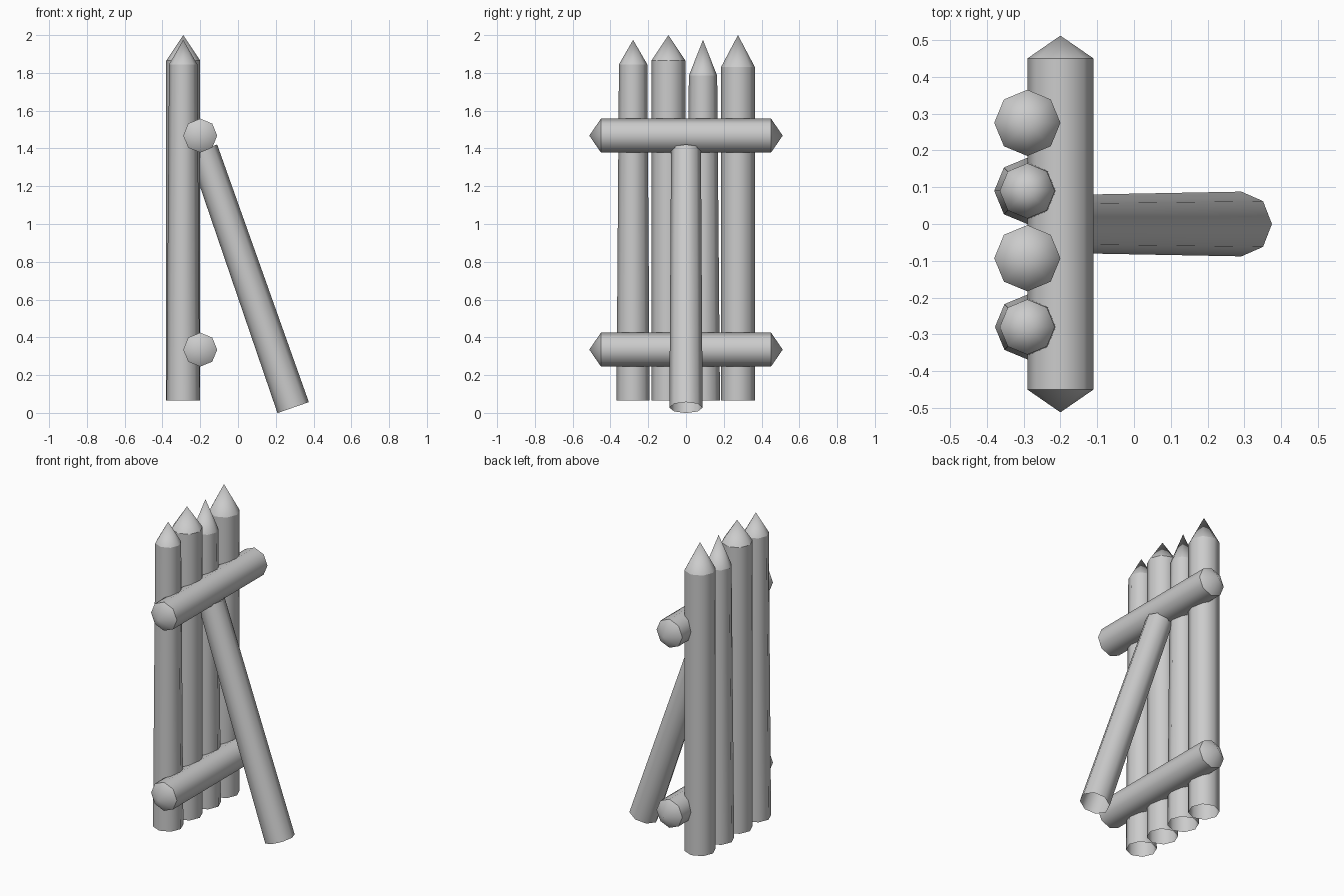
import bpy, bmesh
from math import sin, cos, tau
from mathutils import Vector

cube = bpy.data.objects.get("Cube")
if cube:
    bpy.data.objects.remove(cube, do_unlink=True)

SIDES = 8
GREY = (0.6, 0.6, 0.6, 1)
wood = bpy.data.materials.new("plain grey")
wood.use_nodes = True
wood.diffuse_color = GREY
wood.node_tree.nodes["Principled BSDF"].inputs["Base Color"].default_value = GREY


def log(name, start, end, r_start, r_end, side, tip_start=0, tip_end=0):
    """Open tapered log between two points, with an optional point at each end."""
    start, end = Vector(start), Vector(end)
    axis = (end - start).normalized()
    u = Vector(side)
    v = axis.cross(u)
    bm = bmesh.new()

    def ring(centre, r):
        return [bm.verts.new(centre + r * (u * cos(tau * i / SIDES) + v * sin(tau * i / SIDES)))
                for i in range(SIDES)]

    a, b = ring(start, r_start), ring(end, r_end)
    for i in range(SIDES):
        j = (i + 1) % SIDES
        bm.faces.new((a[i], a[j], b[j], b[i]))
    # sharpened ends
    if tip_end:
        apex = bm.verts.new(end + axis * tip_end)
        for i in range(SIDES):
            bm.faces.new((b[i], b[(i + 1) % SIDES], apex))
    if tip_start:
        apex = bm.verts.new(start - axis * tip_start)
        for i in range(SIDES):
            bm.faces.new((a[(i + 1) % SIDES], a[i], apex))
    # smooth round the log, crisp at the shoulders
    for f in bm.faces:
        f.smooth = True
    for loop in (a, b):
        for i in range(SIDES):
            bm.edges.get((loop[i], loop[(i + 1) % SIDES])).smooth = False
    mesh = bpy.data.meshes.new(name)
    bm.to_mesh(mesh)
    bm.free()
    mesh.materials.append(wood)
    obj = bpy.data.objects.new(name, mesh)
    bpy.context.collection.objects.link(obj)


# upright stakes: y, bottom radius, top radius, shoulder height, tip height
stakes = [(-0.28, 0.088, 0.075, 1.845, 1.975),
          (-0.093, 0.09, 0.09, 1.865, 2.0),
          (0.09, 0.09, 0.075, 1.785, 1.975),
          (0.275, 0.09, 0.09, 1.83, 2.0)]
for n, (y, r0, r1, shoulder, top) in enumerate(stakes, 1):
    log(f"stake_{n}", (-0.29, y, 0.065), (-0.29, y, shoulder), r0, r1,
        (0, 1, 0), tip_end=top - shoulder)

# cross rails, pointed at both ends
for name, z in (("lower_rail", 0.335), ("upper_rail", 1.468)):
    log(name, (-0.2, -0.45, z), (-0.2, 0.45, z), 0.09, 0.09, (1, 0, 0), 0.062, 0.062)

# leaning prop
log("brace", (0.292, 0, 0.028), (-0.185, 0, 1.395), 0.088, 0.079, (0, 1, 0))
